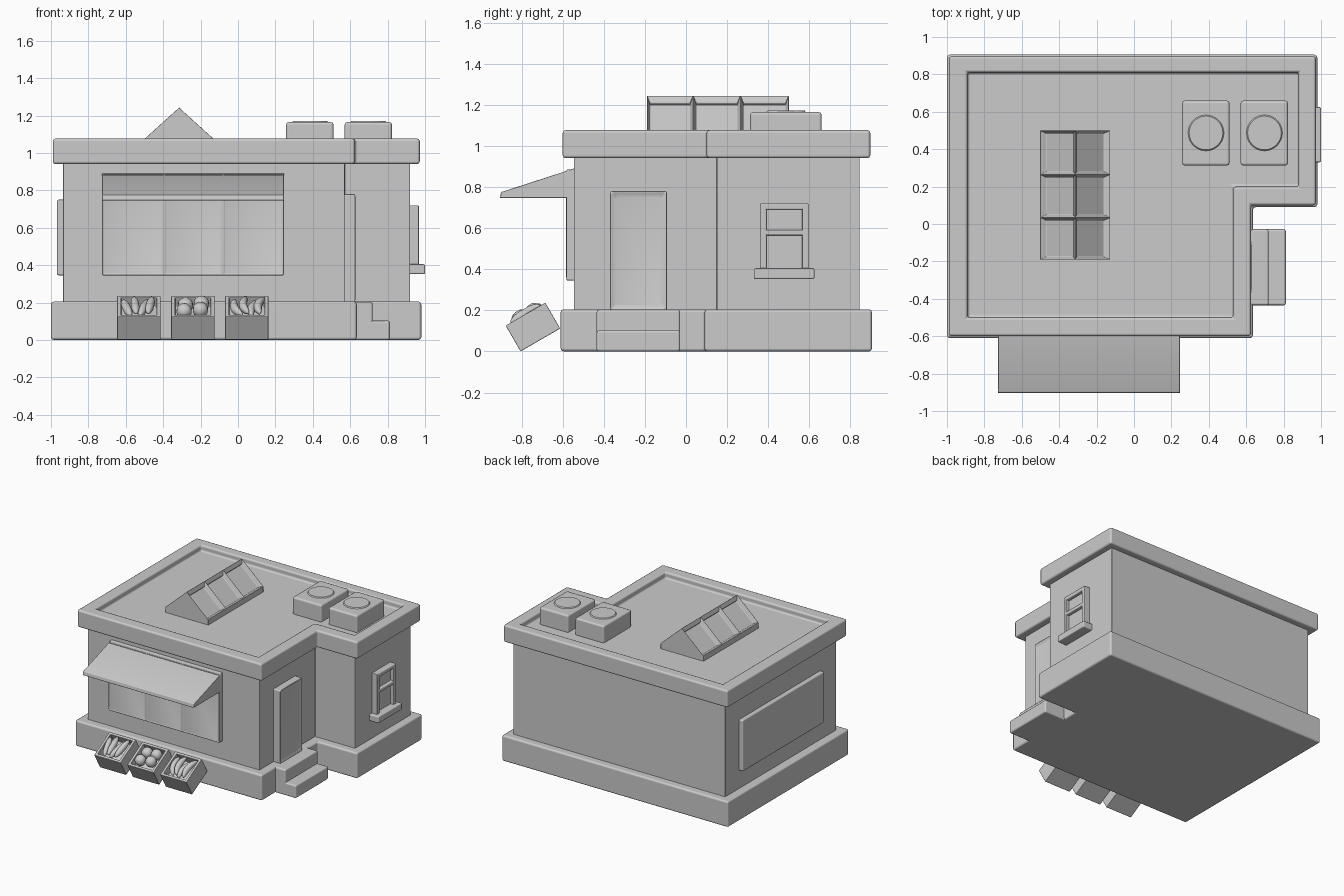
import bpy, bmesh, math
from mathutils import Matrix, Vector

if "Cube" in bpy.data.objects:
    bpy.data.objects.remove(bpy.data.objects["Cube"])


def finish(name, bm, bevel=0.0, segments=2, matrix=None):
    bmesh.ops.recalc_face_normals(bm, faces=bm.faces)
    if matrix is not None:
        bm.transform(matrix)
    mesh = bpy.data.meshes.new(name)
    bm.to_mesh(mesh)
    bm.free()
    ob = bpy.data.objects.new(name, mesh)
    bpy.context.collection.objects.link(ob)
    bpy.context.view_layer.objects.active = ob
    ob.select_set(True)
    bpy.ops.object.shade_smooth_by_angle(angle=math.radians(35))
    ob.select_set(False)
    if bevel:
        mod = ob.modifiers.new("soft_edges", 'BEVEL')
        mod.width, mod.segments = bevel, segments
        mod.limit_method = 'ANGLE'
        mod.harden_normals = True
    return ob


def stack(loops):
    """Closed solid through a series of matching point loops."""
    bm = bmesh.new()
    rings = [[bm.verts.new(p) for p in loop] for loop in loops]
    n = len(rings[0])
    for a, b in zip(rings, rings[1:]):
        for i in range(n):
            j = (i + 1) % n
            bm.faces.new((a[i], a[j], b[j], b[i]))
    bm.faces.new(rings[0][::-1])
    bm.faces.new(rings[-1])
    return bm


def ell(x0, y0, x1, y1, xn, yn, z):
    """L-shaped outline with the front right corner cut away."""
    return [(x, y, z) for x, y in
            ((x0, y0), (xn, y0), (xn, yn), (x1, yn), (x1, y1), (x0, y1))]


def rect(x0, x1, y0, y1, z):
    return [(x0, y0, z), (x1, y0, z), (x1, y1, z), (x0, y1, z)]


def box(name, x, y, z, bevel=0.008):
    return finish(name, stack([rect(*x, *y, z[0]), rect(*x, *y, z[1])]), bevel)


def extrude_x(name, profile, x0, x1, bevel):
    return finish(name, stack([[(x, y, z) for y, z in profile] for x in (x0, x1)]), bevel)


def panel(name, x, y, z, normal, axis, cuts, margin, depth, bevel=0.008):
    """Box with sunken panels in the face that points along normal."""
    bm = stack([rect(*x, *y, z[0]), rect(*x, *y, z[1])])
    bmesh.ops.recalc_face_normals(bm, faces=bm.faces)
    for c in cuts:
        co, no = Vector((0, 0, 0)), Vector((0, 0, 0))
        co[axis], no[axis] = c, 1
        bmesh.ops.bisect_plane(bm, geom=bm.verts[:] + bm.edges[:] + bm.faces[:],
                               plane_co=co, plane_no=no)
    bm.normal_update()
    faces = [f for f in bm.faces if f.normal.dot(Vector(normal)) > 0.9]
    bmesh.ops.inset_individual(bm, faces=faces, thickness=margin, depth=-depth)
    return finish(name, bm, bevel)


# Main building: plinth, walls, roof tray with raised rim
finish("foundation", stack([ell(-1, -.61, .98, .905, .635, .09, z) for z in (0, .205)]), .015)
finish("walls", stack([ell(-.935, -.545, .92, .845, .57, .15, z) for z in (.19, .96)]), .005)
outer = (-.99, -.6, .972, .897, .625, .1)
inner = (-.89, -.5, .88, .81, .53, .2)
finish("roof", stack([ell(*outer, .94), ell(*outer, 1.077), ell(*inner, 1.077),
                      ell(*inner, 1.03)]), .015)

# Entrance steps and door
box("upper_step", (.6, .72), (-.435, -.028), (0, .203), .012)
box("lower_step", (.6, .812), (-.435, -.028), (0, .103), .012)
panel("door", (.56, .63), (-.37, -.093), (.2, .78), (1, 0, 0), 1, (), .035, .01)

# Shop window, awning and side display panel
panel("shop_window", (-.727, .246), (-.585, -.53), (.345, .885), (0, -1, 0),
      0, (-.395, -.08), .015, .006)
extrude_x("awning", [(-.53, .746), (-.905, .746), (-.9, .775), (-.545, .89), (-.53, .89)],
          -.727, .246, .004)
box("side_panel", (-.968, -.92), (-.35, .67), (.345, .75), .01)

# Side window: surround, crossbar, recessed glass, sill
W = (.91, .967)
for nm, y, z in (("window_jamb_left", (.36, .392), (.4, .72)),
                 ("window_jamb_right", (.565, .597), (.4, .72)),
                 ("window_head", (.36, .597), (.69, .72)),
                 ("window_crossbar", (.38, .58), (.565, .592))):
    box(nm, W, y, z, .006)
box("window_glass", (.91, .94), (.37, .585), (.4, .71), 0)
box("window_sill", (.91, 1.0), (.33, .625), (.352, .405), .008)

# Skylight: ridge prism with three sunken panes on each slope
sx, sw = -.315, .188
prof = [(sx - sw, 1.02), (sx + sw, 1.02), (sx + sw, 1.075), (sx, 1.245), (sx - sw, 1.075)]
bm = stack([[(x, y, z) for x, z in prof] for y in (-.19, .035, .265, .5)])
bmesh.ops.recalc_face_normals(bm, faces=bm.faces)
panes = [f for f in bm.faces if f.normal.z > .3]
bmesh.ops.inset_individual(bm, faces=panes, thickness=.022, depth=-.035)
finish("skylight", bm, .004)

# Rooftop cooling units with a low round fan cover
for i, x in enumerate((.385, .6975)):
    box(f"roof_unit_{i + 1}", (x - .128, x + .126), (.312, .66), (1.02, 1.165), .015)
    bm = bmesh.new()
    bmesh.ops.create_cone(bm, cap_ends=True, segments=32, radius1=.1, radius2=.09, depth=.012,
                          matrix=Matrix.Translation((x, .487, 1.166)))
    finish(f"fan_cover_{i + 1}", bm)


# Tilted produce crates leaning on the plinth
def good(name, tilt, pos, size, turn=0, bend=0):
    bm = bmesh.new()
    bmesh.ops.create_uvsphere(bm, u_segments=16, v_segments=10, radius=1)
    for v in bm.verts:
        r = 1 + .25 * (1 - abs(v.co.z)) * abs(v.co.z)
        x, y, z = v.co
        v.co = (x * r * size[0] + bend * z * z, z * size[1], y * r * size[2])
    finish(name, bm, matrix=tilt @ Matrix.Translation(pos)
           @ Matrix.Rotation(math.radians(turn), 4, 'Z'))


for i, cx in enumerate((-.53, -.241, .047)):
    tilt = Matrix.Translation((cx, -.805, 0)) @ Matrix.Rotation(math.radians(30), 4, 'X')
    o, n = (-.116, .116, 0, .223), (-.095, .095, .02, .203)
    finish(f"crate_{i + 1}", stack([rect(*o, 0), rect(*o, .145), rect(*n, .145),
                                    rect(*n, .085)]), .005, matrix=tilt)
    if i == 1:
        for k, p in enumerate(((-.047, .075, .135), (.04, .085, .138),
                               (.045, .155, .135), (-.04, .155, .125))):
            good(f"round_fruit_{k + 1}", tilt, p, (.04, .042, .04))
    else:
        bend = 0 if i == 0 else .022
        kind = "loaf" if i == 0 else "curved_fruit"
        for k, (x, turn) in enumerate(((-.065, 14), (-.02, 4), (.025, -14), (.06, -8))):
            good(f"{kind}_{i + 1}_{k + 1}", tilt, (x, .105 + .01 * (k % 2), .135 + .012 * (k % 2)),
                 (.022, .085, .024), turn, bend)
